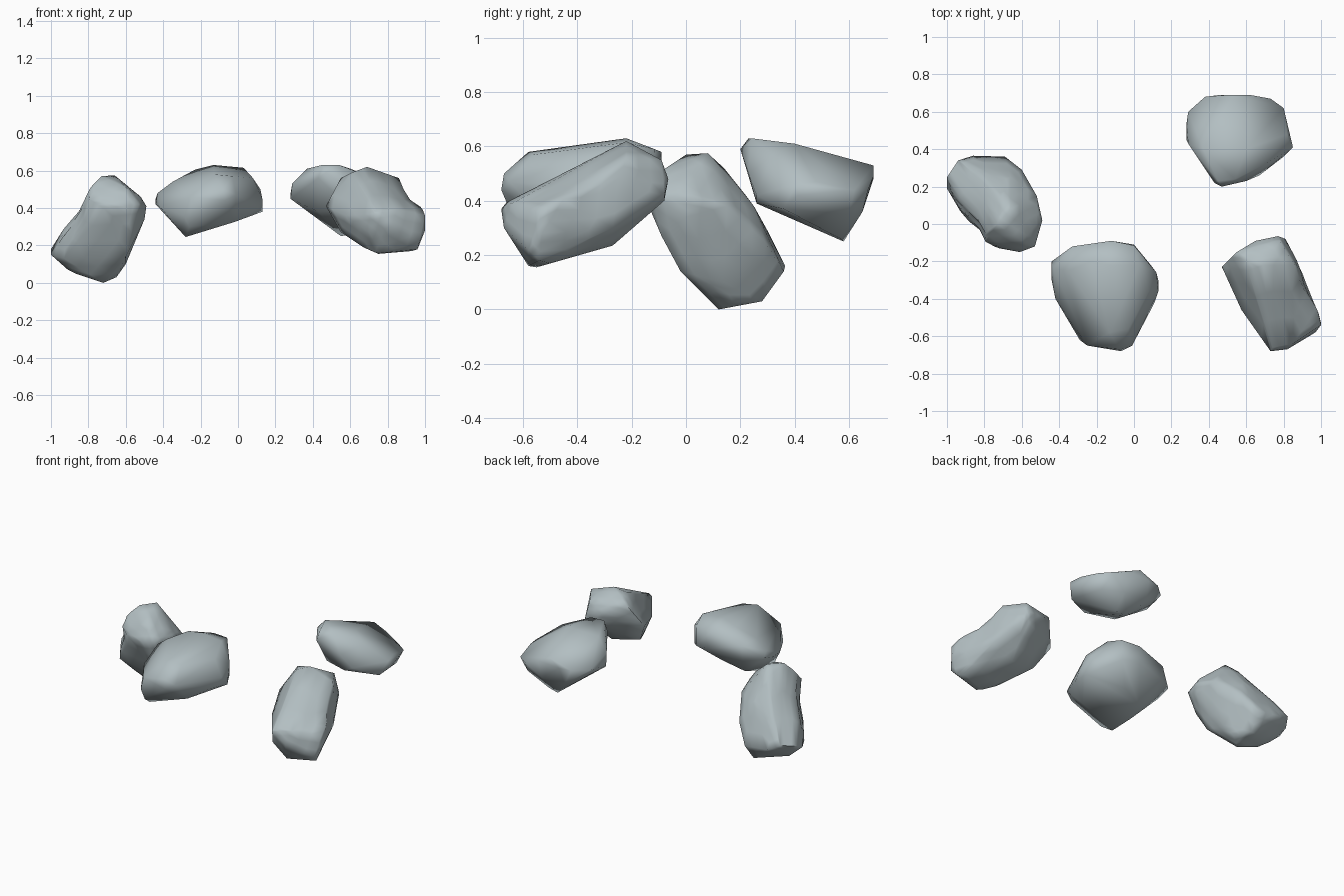
import bpy, bmesh, math
from mathutils import Vector

stone = bpy.data.materials.new("blue_grey_stone")
stone.diffuse_color = (0.45, 0.52, 0.54, 1)


def rock(name, corners, dent=None):
    """Faceted boulder: hull around a few corners, with an optional soft dent."""
    bm = bmesh.new()
    for c in corners:
        bm.verts.new(c)
    bmesh.ops.convex_hull(bm, input=bm.verts[:])
    bmesh.ops.delete(bm, geom=[v for v in bm.verts if not v.link_faces], context='VERTS')
    if dent:
        centre, push, radius = Vector(dent[0]), Vector(dent[1]), dent[2]
        bmesh.ops.subdivide_edges(bm, edges=bm.edges[:], cuts=2, use_grid_fill=True)
        for v in bm.verts:
            d = (v.co - centre).length / radius
            if d < 1:
                v.co += push * (1 - d * d)
    bmesh.ops.recalc_face_normals(bm, faces=bm.faces[:])
    me = bpy.data.meshes.new(name)
    bm.to_mesh(me)
    bm.free()
    me.materials.append(stone)
    ob = bpy.data.objects.new(name, me)
    bpy.context.collection.objects.link(ob)
    bpy.context.view_layer.objects.active = ob
    ob.select_set(True)
    bpy.ops.object.shade_smooth_by_angle(angle=math.radians(80))
    ob.select_set(False)


# Upright boulder on the left
rock("left_rock", [
    (-.72, .12, 0), (-.65, .17, .03), (-.70, .28, .03), (-.91, .20, .07),
    (-1, .19, .15), (-1, .25, .18), (-.94, .34, .20), (-.86, .365, .16),
    (-.69, .36, .14), (-.60, .29, .25), (-.52, .15, .38), (-.49, .02, .41),
    (-.50, 0, .34), (-.53, -.12, .42), (-.61, -.15, .41), (-.72, -.13, .40),
    (-.80, -.10, .45), (-.73, 0, .57), (-.66, .08, .575), (-.80, -.05, .50),
    (-.60, .14, .10), (-.52, 0, .46), (-.60, -.09, .51), (-.71, .14, .52),
    (-.87, .13, .05), (-.93, .07, .13), (-.92, .07, .27), (-.60, -.02, .14),
    (-.57, -.09, .27), (-.73, .22, .42), (-.66, .25, .38), (-.86, .30, .29)],
    dent=((-.85, 0, .38), (.02, .015, -.01), .16))

# Wedge boulder at the front centre
rock("front_rock", [
    (-.44, -.20, .45), (-.44, -.30, .42), (-.43, -.24, .48), (-.33, -.12, .53),
    (-.12, -.09, .58), (0, -.115, .59), (.12, -.26, .50), (.13, -.36, .45),
    (.13, -.30, .38), (.11, -.42, .40), (-.01, -.65, .47), (-.07, -.68, .44),
    (-.08, -.67, .50), (-.25, -.65, .46), (-.29, -.62, .36), (-.42, -.40, .41),
    (-.28, -.54, .245), (-.29, -.38, .26), (-.26, -.26, .29), (-.26, -.62, .30),
    (-.02, -.51, .325), (-.13, -.22, .63), (.03, -.22, .615), (-.23, -.20, .605),
    (-.13, -.58, .58), (-.03, -.56, .57), (-.35, -.25, .54), (.08, -.36, .56),
    (-.12, -.09, .47), (0, -.11, .45), (.09, -.22, .40), (-.33, -.13, .44),
    (-.12, -.22, .34)])

# Wedge boulder at the back right
rock("back_rock", [
    (.28, .53, .47), (.29, .60, .48), (.38, .68, .48), (.46, .69, .48),
    (.53, .69, .53), (.62, .69, .49), (.73, .67, .44), (.80, .62, .44),
    (.85, .41, .42), (.84, .40, .46), (.76, .60, .35), (.67, .26, .42),
    (.60, .23, .50), (.47, .20, .59), (.43, .22, .56), (.29, .43, .53),
    (.45, .23, .63), (.54, .24, .63), (.37, .40, .61), (.60, .40, .61),
    (.55, .58, .25), (.62, .57, .26), (.61, .26, .39), (.45, .65, .36),
    (.62, .65, .36), (.43, .33, .38), (.28, .45, .45), (.80, .36, .37),
    (.70, .32, .57), (.33, .55, .42), (.82, .48, .47)])

# Long dented boulder at the front right
rock("right_rock", [
    (.47, -.23, .41), (.55, -.15, .56), (.65, -.09, .50), (.77, -.065, .48),
    (.81, -.08, .42), (.78, -.09, .55), (.69, -.22, .62), (.61, -.25, .59),
    (.86, -.22, .56), (.90, -.25, .46), (.90, -.27, .30), (.98, -.45, .41),
    (1, -.54, .36), (1, -.53, .28), (.97, -.58, .22), (.93, -.50, .17),
    (.75, -.55, .155), (.82, -.67, .30), (.73, -.68, .37), (.70, -.63, .27),
    (.67, -.50, .19), (.55, -.30, .27), (.74, -.27, .235), (.75, -.08, .40),
    (.74, -.66, .395), (.85, -.64, .39), (.575, -.46, .36), (.77, -.58, .16),
    (.96, -.54, .18)],
    dent=((.94, -.35, .47), (-.02, -.004, -.017), .14))
